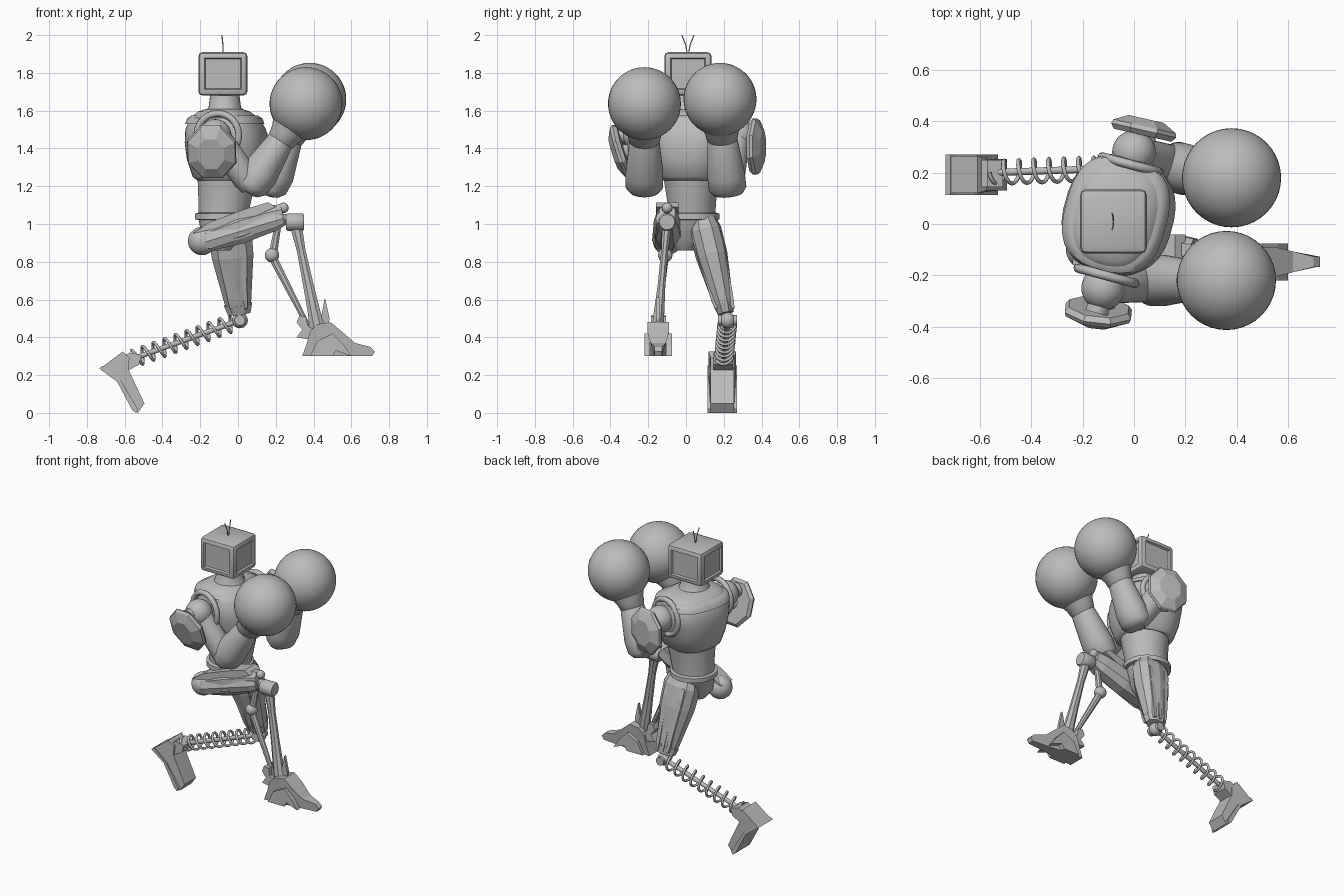
import bpy, bmesh, math
from mathutils import Vector, Matrix

if "Cube" in bpy.data.objects:
    bpy.data.objects.remove(bpy.data.objects["Cube"])

grey = bpy.data.materials.new("plain grey")
grey.use_nodes = True
grey.diffuse_color = (0.5, 0.5, 0.5, 1)
grey.node_tree.nodes["Principled BSDF"].inputs["Base Color"].default_value = grey.diffuse_color
X, Y, Z = Vector((1, 0, 0)), Vector((0, 1, 0)), Vector((0, 0, 1))


def finish(name, bm, angle=0, bevel=0):
    bmesh.ops.recalc_face_normals(bm, faces=bm.faces)
    me = bpy.data.meshes.new(name)
    bm.to_mesh(me)
    bm.free()
    me.materials.append(grey)
    ob = bpy.data.objects.new(name, me)
    bpy.context.collection.objects.link(ob)
    if bevel:
        mod = ob.modifiers.new("bevel", "BEVEL")
        mod.width, mod.segments = bevel, 2
    if angle:
        bpy.ops.object.select_all(action="DESELECT")
        bpy.context.view_layer.objects.active = ob
        ob.select_set(True)
        bpy.ops.object.shade_smooth_by_angle(angle=math.radians(angle))
    return ob


def loft(name, rings, u, v, sides=32, power=1.0, angle=40):
    """Skin rings of (centre, radius along u, radius along v)."""
    bm = bmesh.new()
    loops = []
    for c, ru, rv in rings:
        loop = []
        for i in range(sides):
            a = math.tau * (i + 0.5) / sides
            p, q = (math.copysign(abs(t) ** power, t) for t in (math.cos(a), math.sin(a)))
            loop.append(bm.verts.new(Vector(c) + u * ru * p + v * rv * q))
        loops.append(loop)
    for a, b in zip(loops, loops[1:]):
        for i in range(sides):
            j = (i + 1) % sides
            bm.faces.new((a[i], a[j], b[j], b[i]))
    bm.faces.new(loops[0])
    bm.faces.new(loops[-1])
    return finish(name, bm, angle)


def limb(name, a, b, sizes, ref=Y, **kw):
    """Loft from a to b through (fraction, radius u, radius v)."""
    a, b = Vector(a), Vector(b)
    w = (b - a).normalized()
    u = ref.cross(w).normalized()
    return loft(name, [(a.lerp(b, t), ru, rv) for t, ru, rv in sizes], u, w.cross(u), **kw)


def rod(name, a, b, r, sides=16, ref=Y):
    return limb(name, a, b, [(0, r, r), (1, r, r)], ref, sides=sides)


def ball(name, c, r):
    bm = bmesh.new()
    bmesh.ops.create_uvsphere(bm, u_segments=40, v_segments=24, radius=r, matrix=Matrix.Translation(c))
    return finish(name, bm, 60)


def plate(name, profile, y0, y1, taper=None, bevel=0):
    """Extrude an xz profile sideways; taper gives the width factor at x."""
    bm = bmesh.new()
    mid = (y0 + y1) / 2
    f = taper or (lambda x: 1)
    sides = [[bm.verts.new((x, mid + (y - mid) * f(x), z)) for x, z in profile] for y in (y0, y1)]
    n = len(profile)
    for i in range(n):
        j = (i + 1) % n
        bm.faces.new((sides[0][i], sides[0][j], sides[1][j], sides[1][i]))
    for s in sides:
        bm.faces.new(s)
    return finish(name, bm, 0, bevel)


def tube(name, pts, r, kind="POLY"):
    cu = bpy.data.curves.new(name, "CURVE")
    cu.dimensions = "3D"
    cu.bevel_depth, cu.bevel_resolution = r, 2
    cu.use_fill_caps = True
    sp = cu.splines.new(kind)
    sp.points.add(len(pts) - 1)
    for p, co in zip(sp.points, pts):
        p.co = (*co, 1)
    cu.materials.append(grey)
    ob = bpy.data.objects.new(name, cu)
    bpy.context.collection.objects.link(ob)
    return ob


def ring(name, c, normal, big, small, stretch=1.0):
    w = Vector(normal).normalized()
    u = Z.cross(w).normalized() if abs(w.z) < 0.9 else X
    v = w.cross(u)
    turns = [math.tau * i / 40 for i in range(40)]
    ob = tube(name, [Vector(c) + (u * math.cos(t) + v * math.sin(t) * stretch) * big for t in turns], small)
    ob.data.splines[0].use_cyclic_u = True
    return ob


# Head: bevelled box with sunken panels on its four sides
bm = bmesh.new()
bmesh.ops.create_cube(bm, matrix=Matrix.Translation((-0.08, 0.01, 1.795)) @ Matrix.Diagonal((0.26, 0.25, 0.23, 1)))
bmesh.ops.bevel(bm, geom=bm.edges[:], offset=0.022, segments=2, affect="EDGES", profile=0.5)
panels = [f for f in bm.faces if f.calc_area() > 0.02 and abs(f.normal.z) < 0.5]
bmesh.ops.inset_individual(bm, faces=panels, thickness=0.014, depth=0)
bmesh.ops.inset_individual(bm, faces=panels, thickness=0.008, depth=-0.012)
finish("head", bm, 25)
for s in (-1, 1):
    tube("antenna", [(-0.08, 0.01 + s * 0.003, 1.9), (-0.08, 0.01 + s * 0.012, 1.95), (-0.085, 0.01 + s * 0.032, 2.0)], 0.003)

# Torso: yawed so the left shoulder leads
turn = Matrix.Rotation(math.radians(-15), 3, "Z")
tu, tv = turn @ X, turn @ Y
loft("neck", [((-0.07, 0.015, 1.56), 0.13, 0.14), ((-0.07, 0.01, 1.62), 0.085, 0.09),
              ((-0.07, 0.01, 1.7), 0.075, 0.08)], tu, tv)
loft("chest", [((-0.06, 0.03, 1.23), 0.15, 0.15), ((-0.06, 0.03, 1.25), 0.175, 0.17),
               ((-0.06, 0.03, 1.34), 0.205, 0.2), ((-0.06, 0.035, 1.43), 0.215, 0.225),
               ((-0.065, 0.035, 1.5), 0.205, 0.235), ((-0.07, 0.035, 1.56), 0.175, 0.215),
               ((-0.075, 0.025, 1.595), 0.13, 0.17), ((-0.075, 0.015, 1.61), 0.09, 0.1)], tu, tv, power=0.8)
loft("collar", [((-0.07, 0.035, 1.53), 0.2, 0.228), ((-0.07, 0.035, 1.56), 0.188, 0.222),
                ((-0.07, 0.035, 1.575), 0.165, 0.2)], tu, tv, power=0.75)
loft("abdomen", [((-0.08, 0.03, 1.03), 0.13, 0.125), ((-0.07, 0.03, 1.12), 0.14, 0.13),
                 ((-0.06, 0.03, 1.25), 0.155, 0.15)], X, Y)
loft("waist_band", [((-0.08, 0.03, z), r, r) for z, r in
                    ((1.02, 0.13), (1.025, 0.148), (1.055, 0.148), (1.06, 0.13))], X, Y)
loft("pelvis", [((-0.09, 0.0, 0.86), 0.05, 0.05), ((-0.09, 0.01, 0.92), 0.1, 0.1),
                ((-0.08, 0.03, 1.03), 0.13, 0.13)], X, Y)


# Arms: shoulder, elbow, wrist and glove centres
def arm(side, shoulder, elbow, wrist, glove, shield, normal):
    s, e, w = Vector(shoulder), Vector(elbow), Vector(wrist)
    out = tv * (1 if side == "left" else -1)
    ring(side + "_shoulder_ring", s - out * 0.05, out, 0.115, 0.018)
    ball(side + "_shoulder", s, 0.085)
    rod(side + "_shoulder_pin", s - out * 0.05, s + out * 0.1, 0.045, 24, Z)
    limb(side + "_upper_arm", s, e, [(0, 0.07, 0.06), (0.4, 0.075, 0.07), (0.85, 0.07, 0.08), (1, 0.06, 0.07)])
    limb(side + "_forearm", e, w, [(-0.13, 0.035, 0.05), (-0.1, 0.06, 0.08), (0.0, 0.09, 0.1),
                                   (0.25, 0.1, 0.1), (0.9, 0.072, 0.08), (1, 0.06, 0.065)])
    limb(side + "_glove_cuff", w, glove, [(-0.2, 0.06, 0.06), (-0.1, 0.075, 0.082), (0.1, 0.085, 0.09), (0.5, 0.13, 0.13)])
    ball(side + "_glove", glove, 0.193)
    c, n = Vector(shield), Vector(normal).normalized()
    limb(side + "_arm_shield", c - n * 0.03, c + n * 0.035,
         [(0, 0.125, 0.14), (0.3, 0.14, 0.16), (0.55, 0.135, 0.15), (1, 0.075, 0.09)], Z, sides=8, angle=0)
    rod(side + "_shield_mount", s.lerp(e, 0.3), c, 0.04, 12, Z)


arm("right", (-0.12, -0.25, 1.47), (0.07, -0.22, 1.2), (0.24, -0.22, 1.46), (0.36, -0.22, 1.637),
    (-0.14, -0.35, 1.38), (-0.1, -0.93, -0.3))
arm("left", (0.0, 0.28, 1.47), (0.17, 0.22, 1.19), (0.28, 0.19, 1.47), (0.38, 0.18, 1.66),
    (0.04, 0.375, 1.41), (0.22, 0.97, 0))

# Left leg: ribbed thigh, knee, spring shin and dropped foot
hip, knee, heel = Vector((-0.05, 0.09, 1.02)), Vector((0.01, 0.22, 0.49)), Vector((-0.56, 0.2, 0.285))
thigh = [(0, 0.1, 0.07), (0.1, 0.12, 0.085), (0.35, 0.115, 0.085), (0.8, 0.075, 0.055), (0.9, 0.06, 0.045)]
limb("left_thigh", hip, knee, thigh, sides=10, power=0.8, angle=0)
for dx in (-0.06, 0, 0.06):
    for dy in (-1, 1):
        off = Vector((dx, dy * 0.07, 0))
        limb("left_thigh_rib", hip.lerp(knee, 0.08) + off, hip.lerp(knee, 0.88) + off * 0.65,
             [(0, 0.012, 0.01), (0.15, 0.024, 0.022), (0.9, 0.016, 0.016), (1, 0.01, 0.01)], sides=4, angle=0)
limb("left_knee_cap", hip.lerp(knee, 0.84), hip.lerp(knee, 0.93), [(0, 0.08, 0.055), (1, 0.065, 0.045)], sides=8, angle=0)
ball("left_knee", knee, 0.042)
rod("left_knee_pin", knee - Y * 0.05, knee + Y * 0.05, 0.028, 16, Z)
w = (heel - knee).normalized()
u = Y.cross(w).normalized()
v = w.cross(u)
rod("left_shin_rod", knee, heel, 0.014)
steps = 9 * 20
tube("left_shin_spring", [knee.lerp(heel, 0.06 + 0.92 * i / steps)
                          + (u * math.cos(i * math.tau / 20) + v * math.sin(i * math.tau / 20)) * 0.045
                          for i in range(steps + 1)], 0.008)
plate("left_foot", [(-0.73, 0.235), (-0.61, 0.325), (-0.575, 0.29), (-0.58, 0.23), (-0.495, 0.05),
                    (-0.53, 0.0), (-0.55, 0.015), (-0.63, 0.17)], 0.12, 0.265, lambda x: 0.85 if x > -0.6 else 1)
plate("left_ankle", [(-0.61, 0.3), (-0.57, 0.32), (-0.51, 0.305), (-0.525, 0.255), (-0.59, 0.22)], 0.145, 0.25)
plate("left_sole", [(-0.735, 0.235), (-0.715, 0.25), (-0.62, 0.17), (-0.53, 0.02), (-0.54, 0.0), (-0.56, 0.015), (-0.64, 0.165)], 0.113, 0.27)

# Right leg: raised thigh, twin shin rods and clawed foot
hip, knee = Vector((-0.19, -0.1, 0.91)), Vector((0.24, -0.1, 1.05))
ball("right_hip", hip, 0.075)
limb("right_thigh", hip, knee, [(-0.08, 0.04, 0.05), (0, 0.065, 0.065), (0.45, 0.085, 0.075), (0.85, 0.075, 0.06),
                                (1.0, 0.06, 0.045)], sides=8, power=0.8, angle=0)
limb("right_thigh_panel", hip + Vector((0, -0.05, -0.01)), knee + Vector((0, -0.045, -0.02)),
     [(0, 0.035, 0.02), (0.1, 0.05, 0.03), (0.9, 0.04, 0.025), (1, 0.03, 0.015)], sides=6, angle=0)
plate("right_hip_guard", [(-0.24, 0.95), (-0.15, 1.01), (0.04, 1.08), (0.16, 1.115), (0.2, 1.09), (0.0, 1.0)], -0.16, -0.04)
ball("right_knee_stud", (0.24, -0.1, 1.085), 0.028)
rod("right_knee_link", (0.22, -0.1, 1.03), (0.28, -0.1, 1.02), 0.028)
limb("right_knee", (0.255, -0.1, 1.01), (0.35, -0.1, 1.01),
     [(0, 0.04, 0.04), (0.1, 0.047, 0.047), (0.9, 0.047, 0.047), (1, 0.04, 0.04)])
limb("right_shin", (0.305, -0.1, 1.0), (0.42, -0.15, 0.45),
     [(0, 0.035, 0.028), (0.25, 0.025, 0.02), (0.6, 0.03, 0.022), (0.85, 0.036, 0.03), (1, 0.045, 0.032)], sides=8, angle=0)
limb("right_upper_strut", (0.225, -0.1, 1.07), (0.185, -0.11, 0.84), [(0, 0.016, 0.016), (1, 0.024, 0.02)], sides=8)
ball("right_strut_joint", (0.18, -0.11, 0.835), 0.038)
limb("right_lower_strut", (0.18, -0.11, 0.83), (0.37, -0.15, 0.46), [(0, 0.024, 0.02), (1, 0.014, 0.014)], sides=8)
plate("right_foot", [(0.34, 0.3), (0.365, 0.37), (0.38, 0.43), (0.42, 0.47), (0.49, 0.48), (0.55, 0.43),
                     (0.62, 0.37), (0.7, 0.35), (0.725, 0.325), (0.71, 0.3)], -0.205, -0.09,
      lambda x: 1 if x < 0.56 else 0.7 if x < 0.65 else 0.35)
plate("right_heel", [(0.31, 0.4), (0.34, 0.44), (0.31, 0.48), (0.325, 0.515), (0.36, 0.51), (0.37, 0.46),
                     (0.42, 0.43), (0.4, 0.385)], -0.185, -0.105)
plate("right_ankle_spike", [(0.43, 0.45), (0.46, 0.61), (0.485, 0.5), (0.475, 0.45)], -0.16, -0.14)
for y in (-0.205, -0.09):
    plate("right_toe", [(0.38, 0.3), (0.42, 0.38), (0.5, 0.42), (0.56, 0.36), (0.6, 0.3), (0.52, 0.33), (0.5, 0.3)], y - 0.015, y + 0.015)
